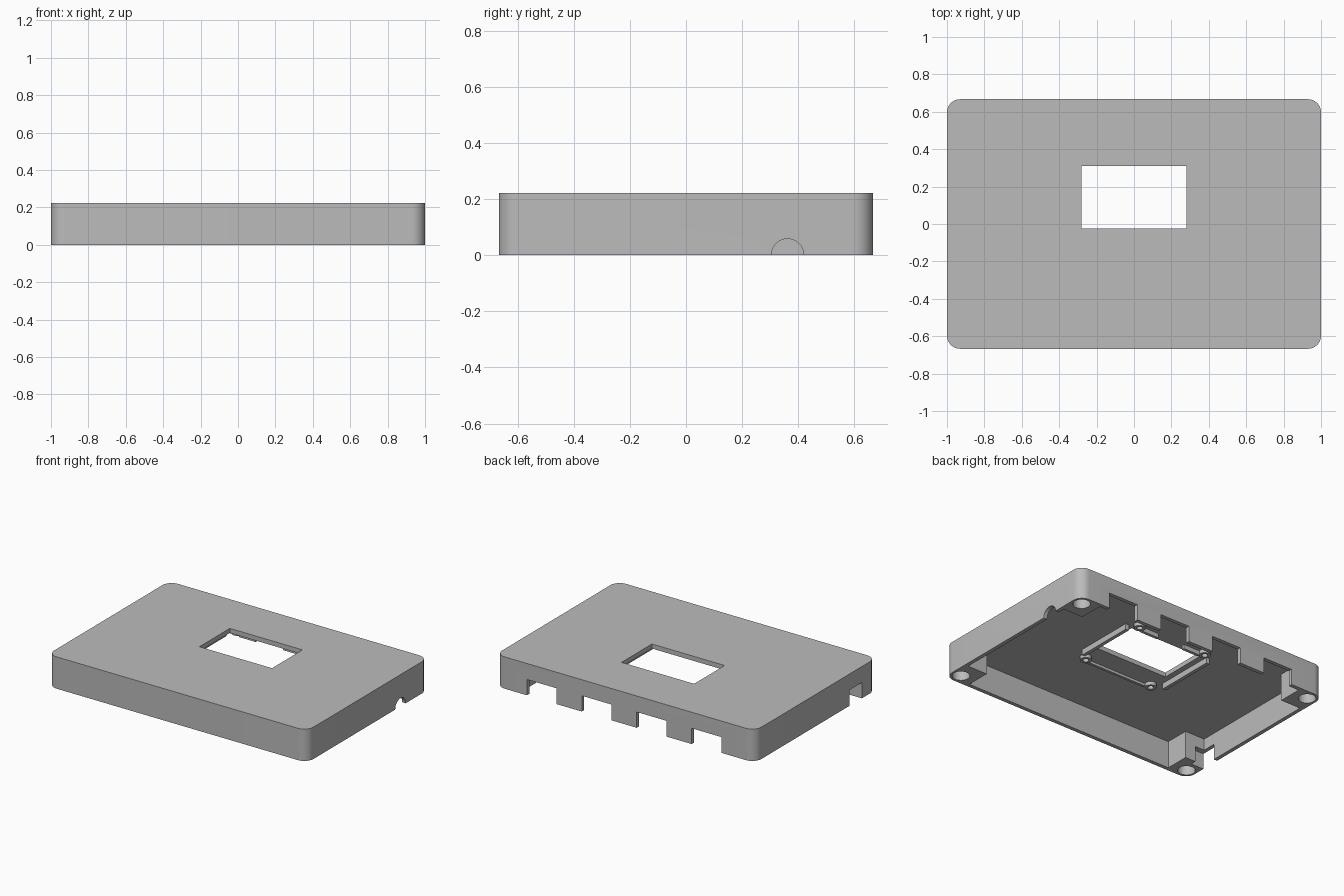
import bpy
import bmesh
from math import cos, sin, pi, radians

if "Cube" in bpy.data.objects:
    bpy.data.objects.remove(bpy.data.objects["Cube"])

HX, HY, HEIGHT = 1.0, 0.667, 0.222     # half length, half width, height
WALL, CEILING, CORNER = 0.027, 0.19, 0.07
BOSS_X, BOSS_Y = 0.82, 0.47            # inner edges of the corner bosses
SCREW_X, SCREW_Y = 0.93, 0.593

grey = bpy.data.materials.new("matte_grey")
grey.use_nodes = True
grey.diffuse_color = (0.5, 0.5, 0.5, 1)
grey.node_tree.nodes["Principled BSDF"].inputs["Base Color"].default_value = (0.5, 0.5, 0.5, 1)


def prism(name, outline, z0, z1):
    """Extrude a closed xy outline from z0 to z1."""
    bm = bmesh.new()
    face = bm.faces.new([bm.verts.new((x, y, z0)) for x, y in outline])
    top = bmesh.ops.extrude_face_region(bm, geom=[face])["geom"]
    verts = [v for v in top if isinstance(v, bmesh.types.BMVert)]
    bmesh.ops.translate(bm, verts=verts, vec=(0, 0, z1 - z0))
    bmesh.ops.recalc_face_normals(bm, faces=bm.faces)
    mesh = bpy.data.meshes.new(name)
    bm.to_mesh(mesh)
    bm.free()
    mesh.materials.append(grey)
    obj = bpy.data.objects.new(name, mesh)
    bpy.context.collection.objects.link(obj)
    return obj


def box(name, x0, x1, y0, y1, z0, z1):
    return prism(name, [(x0, y0), (x1, y0), (x1, y1), (x0, y1)], z0, z1)


def circle(x, y, r, n=32):
    return [(x + r * cos(2 * pi * i / n), y + r * sin(2 * pi * i / n)) for i in range(n)]


def rounded_rect(hx, hy, r, n=10):
    points = []
    for k, (sx, sy) in enumerate([(1, 1), (-1, 1), (-1, -1), (1, -1)]):
        for i in range(n + 1):
            a = pi / 2 * (k + i / n)
            points.append((sx * (hx - r) + r * cos(a), sy * (hy - r) + r * sin(a)))
    return points


def cut(target, cutter):
    """Subtract the cutter and delete it."""
    cutter.hide_render = True
    mod = target.modifiers.new("cut", 'BOOLEAN')
    mod.operation, mod.solver, mod.object = 'DIFFERENCE', 'EXACT', cutter
    bpy.context.view_layer.update()
    result = bpy.data.meshes.new_from_object(
        target.evaluated_get(bpy.context.evaluated_depsgraph_get()))
    target.modifiers.clear()
    target.data = result
    bpy.data.objects.remove(cutter)


def smooth(obj):
    bpy.ops.object.select_all(action='DESELECT')
    obj.select_set(True)
    bpy.context.view_layer.objects.active = obj
    bpy.ops.object.shade_smooth_by_angle(angle=radians(30))


# Hollow shell; a cross-shaped cavity leaves solid corner bosses
shell = prism("case_shell", rounded_rect(HX, HY, CORNER), 0, HEIGHT)
ix, iy = HX - WALL, HY - WALL
cross = [(BOSS_X, -iy), (BOSS_X, -BOSS_Y), (ix, -BOSS_Y), (ix, BOSS_Y), (BOSS_X, BOSS_Y), (BOSS_X, iy)]
cross += [(-x, y) for x, y in reversed(cross)]
cut(shell, prism("cavity_cutter", cross, -0.1, CEILING))

# Display window
cut(shell, box("window_cutter", -0.28, 0.28, -0.025, 0.31, 0.1, 0.4))

# Screw holes in the bosses
for sx in (-1, 1):
    for sy in (-1, 1):
        cut(shell, prism("screw_cutter", circle(sx * SCREW_X, sy * SCREW_Y, 0.056), -0.1, 0.17))

# Four connector notches in the back wall
for i in range(4):
    x = 0.01 + (i - 1.5) * 0.424
    cut(shell, box("notch_cutter", x - 0.115, x + 0.115, 0.6, 0.8, -0.1, 0.11))

# Rectangular notch in one end wall, round cable notch in the other
cut(shell, box("end_notch_cutter", -1.1, -0.9, -0.51, -0.375, -0.1, 0.11))
cable = prism("cable_cutter", circle(0, 0, 0.058), 0.9, 1.1)
cable.rotation_euler = (0, pi / 2, 0)
cable.location = (0, 0.362, 0)
cut(shell, cable)
smooth(shell)

# Display mount under the top: side rails, split back rail, low front rail
TOP = CEILING + 0.002
for side, s in (("left", 1), ("right", -1)):
    box(side + "_display_rail", *sorted((s * 0.32, s * 0.345)), -0.1, 0.33, 0.15, TOP)
    box(side + "_back_rail", *sorted((s * 0.105, s * 0.235)), 0.345, 0.365, 0.16, TOP)
    # Standoffs with pilot holes
    for end, y in (("front", -0.155), ("back", 0.375)):
        post = prism(side + "_" + end + "_standoff", circle(s * 0.268, y, 0.037), 0.165, TOP)
        cut(post, prism("pilot_cutter", circle(s * 0.268, y, 0.019), 0.1, CEILING - 0.002))
        smooth(post)
box("front_display_rail", -0.235, 0.235, -0.19, -0.172, 0.172, TOP)
